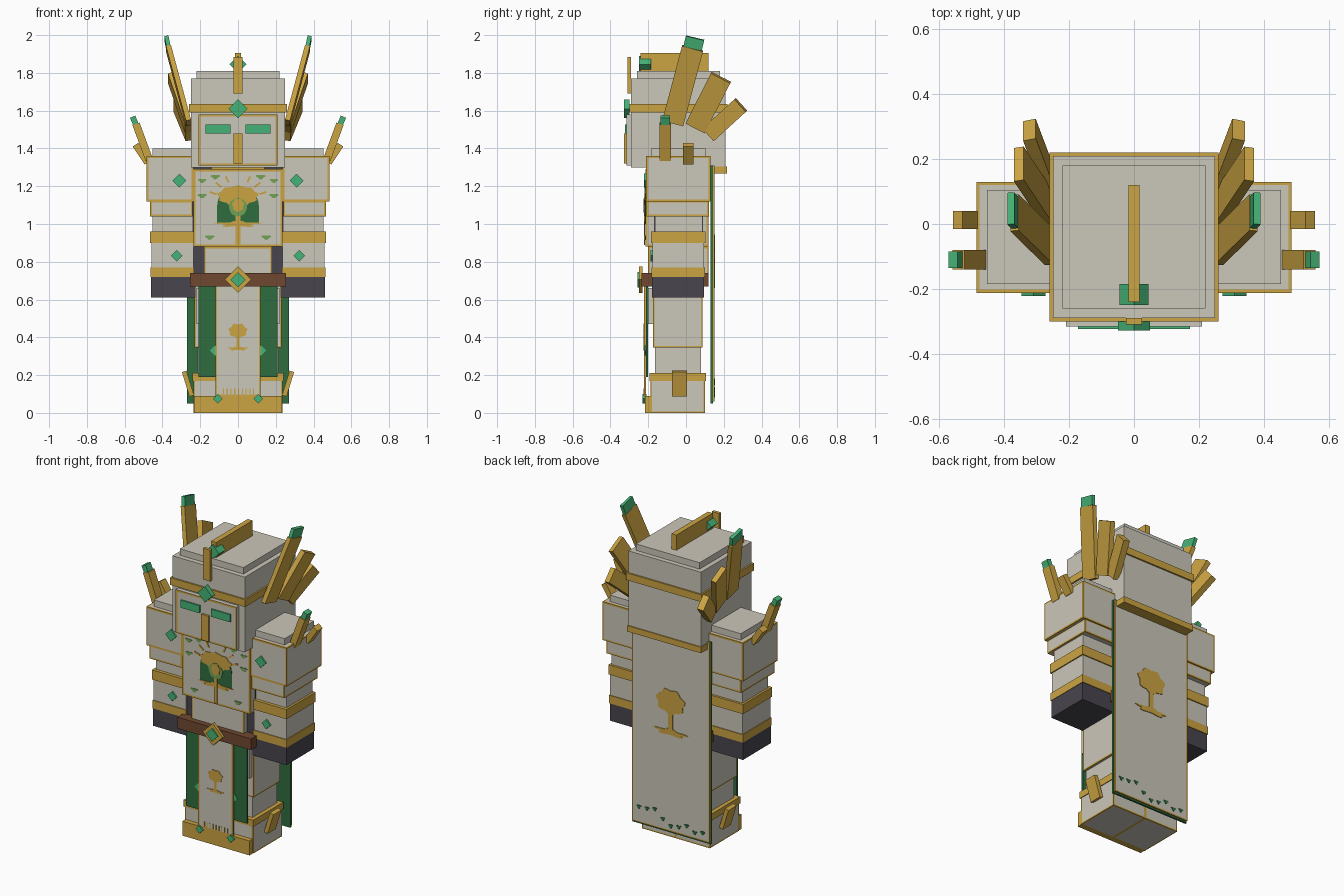
import bpy, bmesh, math, random
from mathutils import Vector, Matrix

if "Cube" in bpy.data.objects:
    bpy.data.objects.remove(bpy.data.objects["Cube"])


def material(name, r, g, b):
    m = bpy.data.materials.new(name)
    m.use_nodes = True
    m.diffuse_color = (r, g, b, 1)
    m.node_tree.nodes["Principled BSDF"].inputs["Base Color"].default_value = (r, g, b, 1)
    return m


IVORY = material("ivory plate", .60, .57, .49)
GOLD = material("gold trim", .60, .37, .055)
GREEN = material("dark green cloth", .03, .15, .05)
EMERALD = material("emerald", .06, .45, .18)
GREY = material("dark grey cloth", .065, .06, .075)
BROWN = material("brown leather", .16, .065, .03)
LEAF = material("leaf green", .17, .36, .09)


def finish(name, bm, *mats):
    bmesh.ops.recalc_face_normals(bm, faces=bm.faces)
    mesh = bpy.data.meshes.new(name)
    bm.to_mesh(mesh)
    bm.free()
    for m in mats:
        mesh.materials.append(m)
    obj = bpy.data.objects.new(name, mesh)
    bpy.context.collection.objects.link(obj)
    return obj


def box(name, x, y, z, mat, trim=0, edge=GOLD):
    """Block between ranges; trim insets every face that is wide enough and colours its border."""
    lo, hi = (Vector(v) for v in zip(*(sorted(r) for r in (x, y, z))))
    bm = bmesh.new()
    bmesh.ops.create_cube(bm, size=1)
    for v in bm.verts:
        v.co = (lo + hi) / 2 + Vector(a * b for a, b in zip(v.co, hi - lo))
    if trim:
        wide = [f for f in bm.faces if min(e.calc_length() for e in f.edges) > trim * 3]
        res = bmesh.ops.inset_individual(bm, faces=wide, thickness=trim)
        for f in res["faces"]:
            f.material_index = 1
        for f in bm.faces:
            if min(e.calc_length() for e in f.edges) <= trim and f not in wide:
                f.material_index = 1
    return finish(name, bm, mat, edge)


def plate(name, points, y, depth, mat):
    """Flat outline in x and z, thickened along y."""
    bm = bmesh.new()
    face = bm.faces.new([bm.verts.new((px, y, pz)) for px, pz in points])
    res = bmesh.ops.extrude_face_region(bm, geom=[face])
    for v in res["geom"]:
        if isinstance(v, bmesh.types.BMVert):
            v.co.y += depth
    return finish(name, bm, mat)


def gem(name, x, z, r, y, depth=.01, mat=EMERALD):
    return plate(name, [(x + r, z), (x, z + r), (x - r, z), (x, z - r)], y, depth, mat)


def bar(name, a, b, width, thick, mat):
    """Square beam from a to b; thick lies across x, width along y."""
    a, b = Vector(a), Vector(b)
    d = (b - a).normalized()
    n = (Vector((1, 0, 0)) - d * d.x).normalized()
    rot = Matrix((n, d.cross(n), d)).transposed().to_4x4()
    bm = bmesh.new()
    bmesh.ops.create_cube(bm, size=1)
    scale = Matrix.Diagonal((thick, width, (b - a).length, 1))
    bm.transform(Matrix.Translation((a + b) / 2) @ rot @ scale)
    return finish(name, bm, mat)


def blob(cx, cz, rx, rz, lobes=7, bump=.1):
    turn = [math.tau * i / 28 for i in range(28)]
    return [(cx + rx * (1 + bump * math.sin(lobes * t)) * math.cos(t),
             cz + rz * (1 + bump * math.sin(lobes * t)) * math.sin(t)) for t in turn]


def tree(name, z, size, y, depth):
    """Gold tree emblem: crown, trunk and spreading roots."""
    plate(name + "_crown", blob(0, z, size, size * .8), y, depth, GOLD)
    w, base = size * .17, z - size * 2
    plate(name + "_trunk", [(-w, z), (w, z), (w, base), (-w, base)], y, depth, GOLD)
    plate(name + "_roots", blob(0, base, size * 1.05, size * .2, 5, .25), y, depth, GOLD)


# Torso, belt and cape
box("torso", (-.24, .24), (-.17, .09), (.61, 1.32), GREY)
box("chest_plate", (-.235, .235), (-.215, .12), (.88, 1.29), IVORY, .016)
box("waist_plate", (-.18, .18), (-.2, .12), (.73, .88), IVORY, .012)
box("collar", (-.14, .14), (-.2, .1), (1.28, 1.305), GOLD)
box("belt", (-.255, .255), (-.235, .12), (.67, .74), BROWN)
gem("buckle", 0, .705, .07, -.25, .02, GOLD)
gem("buckle_gem", 0, .705, .04, -.258)
box("cape_lining", (-.27, .27), (.13, .142), (.05, 1.31), GREEN)
box("cape", (-.268, .268), (.142, .15), (.06, 1.31), IVORY, .012)
tree("cape_tree", .87, .095, .149, .005)
random.seed(4)
for i in range(9):
    plate("cape_leaf", blob(-.22 + i * .055, random.uniform(.09, .18), .014, .011, 3, .3),
          .149, .004, GREEN)

# Chest emblem
plate("emblem_arch", [(.11 * math.cos(t), 1.0 + max(0, .1 + .1 * math.sin(t)))
                      for t in (math.pi * i / 12 for i in range(13))] + [(-.11, 1.0), (.11, 1.0)],
      -.218, .004, GREEN)
plate("emblem_crown", blob(0, 1.15, .105, .052, 9, .08), -.22, .004, GOLD)
plate("emblem_disc", blob(0, 1.09, .048, .048, 5, .03), -.222, .004, LEAF)
plate("emblem_core", blob(0, 1.1, .03, .035), -.224, .004, GOLD)
plate("emblem_trunk", [(-.012, .89), (.012, .89), (.012, 1.08), (-.012, 1.08)], -.222, .004, GOLD)
plate("emblem_roots", blob(0, 1.0, .1, .014, 5, .3), -.221, .004, GOLD)

# Front cloths
box("tabard", (-.12, .12), (-.222, -.212), (.09, .68), IVORY, .012)
tree("tabard_tree", .435, .047, -.225, .004)
for i in range(9):
    fx = -.08 + i * .02
    plate("tabard_fringe", [(fx, .1), (fx + .006, .1), (fx + .006, .13), (fx, .13)], -.225, .004, GOLD)
box("hip_plate", (-.22, .22), (-.2, -.16), (.47, .66), IVORY)
box("toe_guard", (-.232, .232), (-.218, -.18), (0, .09), GOLD)

# Head
box("head", (-.25, .25), (-.29, .21), (1.3, 1.77), IVORY)
box("head_cap", (-.22, .22), (-.26, .18), (1.77, 1.81), IVORY)
box("brow_band", (-.26, .26), (-.3, .22), (1.59, 1.635), GOLD)
box("nape_band", (-.255, .255), (.1, .217), (1.268, 1.305), GOLD)
box("face_plate", (-.21, .21), (-.315, -.28), (1.31, 1.58), IVORY, .016)
box("nose_guard", (-.025, .025), (-.328, -.3), (1.32, 1.48), GOLD)
gem("brow_gem", 0, 1.61, .05, -.328, .03)
box("crest_front", (-.025, .025), (-.31, -.29), (1.69, 1.885), GOLD)
box("crest_ridge", (-.017, .017), (-.24, .12), (1.81, 1.905), GOLD)
gem("crest_gem", 0, 1.845, .045, -.25, .065)

for s, side in ((1, "left_"), (-1, "right_")):
    # Eye, chest leaves
    box(side + "eye", (s * .04, s * .172), (-.324, -.31), (1.48, 1.527), EMERALD)
    for lx, lz, lr in ((.12, 1.25, .022), (.19, 1.23, .02), (.19, 1.15, .022), (.15, .93, .022)):
        plate(side + "chest_leaf", blob(s * lx, lz, lr, lr * .5, 3, .25), -.218, .004, LEAF)
    for k in range(3):
        t = .35 + k * .4
        bar(side + "chest_ray", (s * .12 * math.cos(t), -.217, 1.12 + .11 * math.sin(t)),
            (s * .16 * math.cos(t), -.217, 1.12 + .145 * math.sin(t)), .005, .01, GOLD)

    # Arm
    box(side + "arm", (s * .24, s * .452), (-.165, .088), (.7, 1.38), IVORY)
    box(side + "shoulder_cap", (s * .24, s * .452), (-.185, .105), (1.35, 1.4), IVORY)
    box(side + "pauldron", (s * .235, s * .485), (-.212, .13), (1.12, 1.36), IVORY, .014)
    box(side + "lower_pauldron", (s * .24, s * .465), (-.208, .122), (1.04, 1.125), IVORY, .014)
    box(side + "bracer", (s * .235, s * .458), (-.178, .095), (.76, .91), IVORY)
    box(side + "bracer_top", (s * .232, s * .465), (-.185, .102), (.9, .96), GOLD)
    box(side + "bracer_bottom", (s * .232, s * .463), (-.183, .1), (.72, .77), GOLD)
    box(side + "glove", (s * .225, s * .46), (-.18, .095), (.61, .722), GREY)
    gem(side + "pauldron_gem", s * .31, 1.23, .037, -.222)
    gem(side + "bracer_gem", s * .325, .832, .03, -.188)

    # Shoulder spikes
    bar(side + "spike", (s * .47, -.11, 1.34), (s * .54, -.11, 1.53), .06, .04, GOLD)
    bar(side + "spike_tip", (s * .54, -.11, 1.525), (s * .558, -.11, 1.568), .05, .03, EMERALD)
    bar(side + "rear_spike", (s * .48, .012, 1.325), (s * .543, .012, 1.42), .055, .035, GOLD)

    # Head feathers
    bar(side + "front_feather", (s * .262, -.07, 1.535), (s * .368, .035, 1.93), .115, .027, GOLD)
    bar(side + "feather_tip", (s * .368, .035, 1.93), (s * .379, .048, 1.985), .1, .022, EMERALD)
    bar(side + "middle_feather", (s * .265, .05, 1.51), (s * .355, .185, 1.775), .115, .032, GOLD)
    bar(side + "rear_feather", (s * .258, .12, 1.475), (s * .322, .29, 1.63), .09, .04, GOLD)

    # Leg
    box(side + "leg", (0, s * .215), (-.165, .08), (.1, .7), IVORY)
    box(side + "thigh_guard", (s * .002, s * .23), (-.175, .088), (.345, .69), IVORY, .012)
    box(side + "boot", (0, s * .235), (-.188, .1), (0, .18), IVORY, .012)
    box(side + "boot_cuff", (0, s * .24), (-.193, .105), (.17, .212), GOLD)
    bar(side + "boot_wing", (s * .245, -.035, .09), (s * .285, -.035, .22), .08, .025, GOLD)
    gem(side + "boot_gem", s * .108, .075, .025, -.23, .02)
    box(side + "side_cloth", (s * .11, s * .21), (-.212, -.2), (.19, .68), GREEN)
    gem(side + "cloth_gem", s * .122, .33, .027, -.217, .006)
